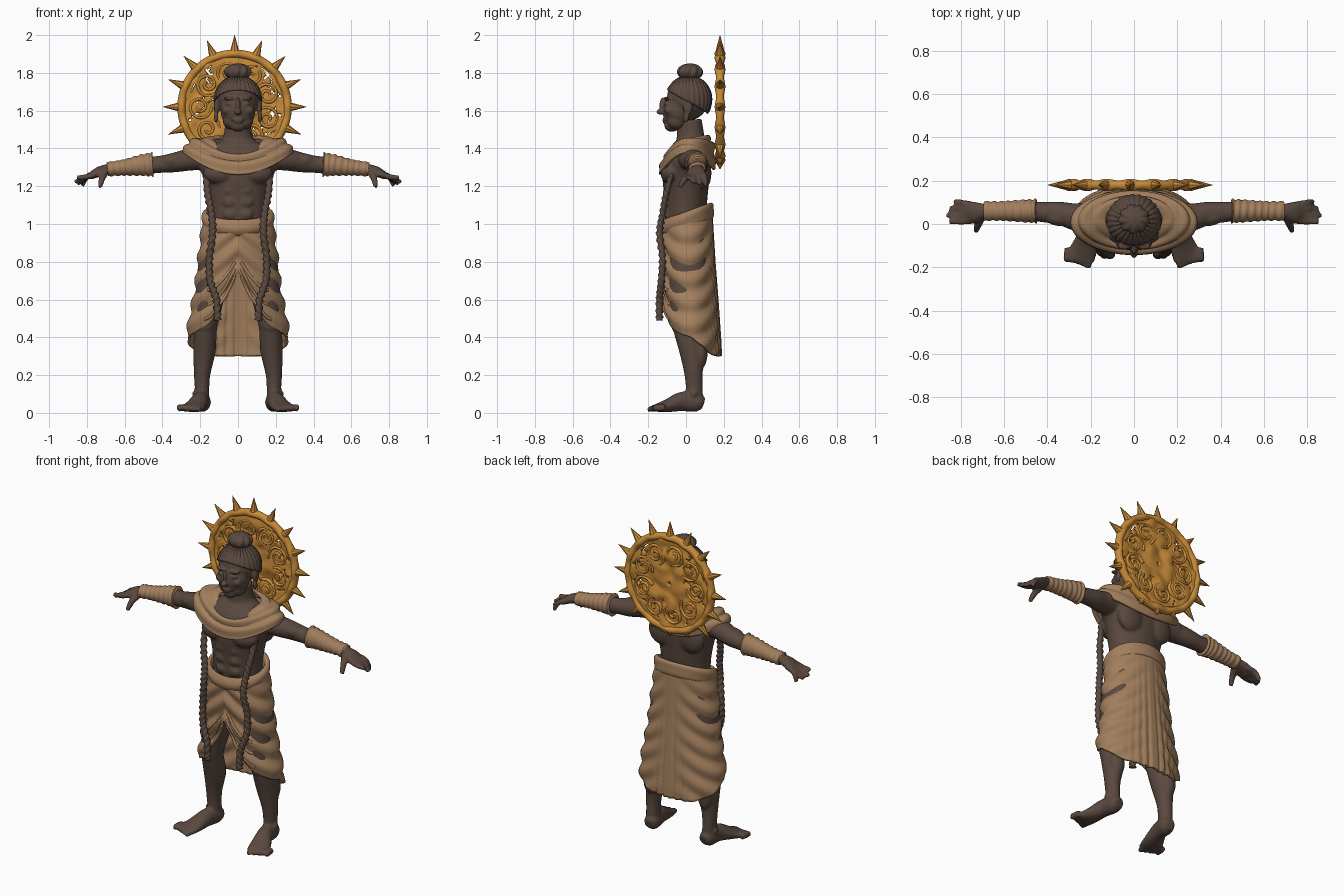
import bpy, bmesh
from math import sin, cos, pi, tau, radians, exp
from mathutils import Vector, Matrix, noise

old = bpy.data.objects.get("Cube")
if old:
    bpy.data.objects.remove(old)


def material(name, rgb):
    m = bpy.data.materials.new(name)
    m.use_nodes = True
    m.diffuse_color = (*rgb, 1)
    bsdf = m.node_tree.nodes["Principled BSDF"]
    bsdf.inputs["Base Color"].default_value = (*rgb, 1)
    bsdf.inputs["Roughness"].default_value = 0.7
    return m


SKIN = material("dark brown skin", (0.10, 0.066, 0.05))
CLOTH = material("tan cloth", (0.36, 0.21, 0.11))
GOLD = material("amber gold", (0.58, 0.26, 0.04))


def finish(bm, name, mat, solid=0, voxel=0, sub=0):
    """Turn a bmesh into a smooth shaded object with its modifiers."""
    bmesh.ops.recalc_face_normals(bm, faces=bm.faces)
    for f in bm.faces:
        f.smooth = True
    me = bpy.data.meshes.new(name)
    bm.to_mesh(me)
    bm.free()
    me.materials.append(mat)
    ob = bpy.data.objects.new(name, me)
    bpy.context.collection.objects.link(ob)
    if solid:
        m = ob.modifiers.new("thickness", "SOLIDIFY")
        m.thickness, m.offset = solid, 0
    if voxel:
        m = ob.modifiers.new("merge", "REMESH")
        m.mode, m.voxel_size, m.use_smooth_shade = "VOXEL", voxel, True
        m = ob.modifiers.new("soften", "SMOOTH")
        m.factor, m.iterations = 0.5, 4
    if sub:
        ob.modifiers.new("round", "SUBSURF").levels = sub
    return ob


def grid(bm, f, nu, nv, loop=False, cap=False, keep=None):
    """Surface f(u, v): closed around u, open or looped along v."""
    rows = [[bm.verts.new(f(i / nu, j / nv)) for i in range(nu)]
            for j in range(nv if loop else nv + 1)]
    for j in range(nv):
        a, b = rows[j], rows[(j + 1) % len(rows)]
        for i in range(nu):
            k = (i + 1) % nu
            quad = (a[i], a[k], b[k], b[i])
            if keep is None or keep(sum((q.co for q in quad), Vector()) / 4):
                bm.faces.new(quad)
    if cap:
        bm.faces.new(rows[0])
        bm.faces.new(rows[-1])


def sample(pts, v):
    """Smooth interpolation through a list of equal length tuples."""
    n = len(pts) - 1
    s = min(max(v, 0), 1) * n
    i = min(int(s), n - 1)
    t = s - i
    quad = [pts[min(max(i + k, 0), n)] for k in (-1, 0, 1, 2)]
    return [b + t * (c - a) / 2 + t * t * (2 * a - 5 * b + 4 * c - d) / 2
            + t ** 3 * (3 * b - a - 3 * c + d) / 2 for a, b, c, d in zip(*quad)]


def tube(bm, secs, ref, side=1, nu=20, nv=30, ripple=None):
    """Loft through (x, y, z, radius along ref, other radius)."""
    ref = Vector(ref)

    def f(u, v):
        x, y, z, ra, rb = sample(secs, v)
        d = Vector(sample(secs, v + .01)[:3]) - Vector(sample(secs, v - .01)[:3])
        d.normalize()
        a = (ref - d * ref.dot(d)).normalized()
        k = 1 + (ripple(u, v) if ripple else 0)
        p = Vector((x, y, z)) + k * (a * ra * cos(tau * u) + d.cross(a) * rb * sin(tau * u))
        p.x *= side
        return p
    grid(bm, f, nu, nv, cap=True)


def blob(bm, x, y, z, rx, ry, rz):
    for s in ((1, -1) if x else (1,)):
        bmesh.ops.create_uvsphere(bm, u_segments=20, v_segments=12, radius=1,
                                  matrix=Matrix.Translation((s * x, y, z)) @ Matrix.Diagonal((rx, ry, rz, 1)))


X, Y, Z = (1, 0, 0), (0, 1, 0), (0, 0, 1)

# Torso, arms, hands, legs and feet, merged into one skin
bm = bmesh.new()
tube(bm, [(0, .01, .92, .16, .11), (0, 0, 1.05, .15, .108), (0, 0, 1.15, .16, .115),
          (0, 0, 1.25, .185, .125), (0, .005, 1.33, .22, .12), (0, .02, 1.4, .18, .095),
          (0, .025, 1.45, .085, .075), (0, .015, 1.55, .068, .068)], X, nu=32)
for row in range(3):
    blob(bm, .04, -.095, 1.05 + .065 * row, .04, .024, .032)
blob(bm, .095, -.08, 1.27, .09, .055, .06)      # chest
blob(bm, .1, .09, 1.27, .085, .045, .09)        # shoulder blades
blob(bm, .25, .03, 1.345, .07, .068, .055)      # shoulders
blob(bm, .34, .03, 1.335, .07, .04, .04)        # biceps
blob(bm, .17, -.05, .47, .042, .03, .045)       # knees
blob(bm, .185, .075, .32, .045, .04, .09)       # calves
blob(bm, .225, .04, .1, .018, .02, .02)         # ankles
for s in (1, -1):
    tube(bm, [(.15, .02, 1.35, .06, .07), (.26, .03, 1.34, .058, .064), (.34, .05, 1.325, .052, .053),
              (.42, .055, 1.315, .045, .047), (.5, .06, 1.31, .048, .043), (.62, .06, 1.295, .034, .036),
              (.69, .06, 1.29, .028, .034), (.74, .055, 1.275, .026, .05), (.785, .05, 1.25, .018, .045)], Z, s)
    for i, tip in enumerate([(.855, .01, 1.245), (.865, .04, 1.22), (.85, .072, 1.21), (.825, .105, 1.2)]):
        y = .015 + .025 * i
        tube(bm, [(.75, y, 1.265, .016, .016), (.8, (y + tip[1]) / 2, 1.25, .016, .016), (*tip, .012, .012)], Z, s, 10, 8)
    tube(bm, [(.7, .04, 1.28, .022, .022), (.72, -.005, 1.24, .018, .018), (.73, -.033, 1.195, .013, .013)], Z, s, 10, 8)
    tube(bm, [(.1, .01, .95, .08, .1), (.13, .01, .75, .085, .1), (.155, 0, .57, .072, .085),
              (.17, -.005, .46, .06, .066), (.178, .03, .33, .06, .066), (.19, .04, .2, .043, .048),
              (.19, .045, .1, .038, .044), (.19, .045, .04, .042, .046)], X, s)
    tube(bm, [(.185, .092, .045, .03, .03), (.188, .06, .055, .05, .045), (.2, -.02, .06, .052, .045),
              (.225, -.1, .037, .034, .06), (.245, -.15, .026, .022, .068)], Z, s)
    for i in range(5):
        blob_x = .2 + .026 * i
        tube(bm, [(blob_x, -.11, .028, .02, .017), (blob_x + .006, -.16, .026, .02, .017),
                  (blob_x + .012, -.205 + .012 * i, .016, .012, .012)], Z, s, 10, 8)
finish(bm, "body", SKIN, voxel=.008)

# Head with face features and ears
bm = bmesh.new()
blob(bm, 0, .01, 1.665, .112, .112, .118)       # skull
blob(bm, 0, -.04, 1.6, .093, .083, .1)          # face
blob(bm, 0, -.075, 1.52, .042, .04, .032)       # chin
blob(bm, .035, -.05, 1.545, .045, .05, .045)    # jaw
blob(bm, 0, -.122, 1.628, .012, .02, .045)      # nose bridge
blob(bm, 0, -.135, 1.593, .019, .022, .015)     # nose tip
blob(bm, 0, -.112, 1.553, .03, .014, .007)      # upper lip
blob(bm, 0, -.11, 1.54, .024, .014, .008)       # lower lip
blob(bm, .045, -.1, 1.665, .035, .02, .008)     # brows
blob(bm, .043, -.097, 1.636, .022, .02, .012)   # eyes
blob(bm, .055, -.085, 1.6, .03, .03, .025)      # cheeks
blob(bm, .114, .01, 1.62, .014, .026, .045)     # ears
blob(bm, .116, .0, 1.565, .012, .016, .03)      # ear lobes
finish(bm, "head", SKIN, voxel=.006)


# Combed hair and top bun
def hair(u, v):
    a = tau * u
    th = max(v, .01) * radians(97 - 30 * cos(a))
    k = 1 + .022 * sin(26 * a) * min(1, 3 * v) + .02 * exp(-((v - .93) / .05) ** 2)
    return Vector((.121 * k * sin(th) * sin(a), .015 - .118 * k * sin(th) * cos(a), 1.66 + .122 * k * cos(th)))


def bun(u, v):
    a, th = tau * u, .05 + v * (pi - .1)
    k = sin(th) * (1 + .06 * sin(9 * a + 5 * v))
    return Vector((.07 * k * sin(a), .022 - .066 * k * cos(a), 1.805 + .045 * cos(th)))


for name, f in (("hair", hair), ("hair_bun", bun)):
    bm = bmesh.new()
    grid(bm, f, 128, 20, cap=name == "hair_bun")
    finish(bm, name, SKIN, solid=.008 if name == "hair" else 0)


# Draped shawl over the shoulders
def shawl(u, v):
    a = tau * u
    c, s = cos(a), sin(a)
    out = sin(v * pi / 2)
    fold = .007 * sin(v * 17 + 1.2 * c) * sin(pi * v)
    z_in = 1.44 - .08 * max(c, 0) ** 2 + .02 * max(-c, 0)
    z_out = 1.375 - (.115 if c > 0 else .09) * c * c
    return Vector((s * (.13 + .155 * out + fold), .005 + .015 * (1 - v) - c * (.085 + .056 * out + fold),
                   z_in + (z_out - z_in) * v ** 1.5 + .02 * sin(pi * v) + fold))


bm = bmesh.new()
grid(bm, shawl, 72, 24)
finish(bm, "shawl", CLOTH, solid=.018, sub=1)

# Wrapped skirt: outline rows are (half width, half depth, centre y), top to bottom
OUTLINE = [(.172, .128, .005), (.192, .132, .008), (.208, .136, .012),
           (.226, .14, .018), (.255, .143, .024), (.268, .148, .027)]
HEM = [(.75,), (.6,), (.48,), (.44,), (.415,), (.4,), (.365,), (.33,), (.305,), (.3,), (.3,)]


def skirt(u, v):
    a = tau * u
    phi = a if a < pi else tau - a
    top = 1.035 - .045 * cos(phi)
    z = top + (sample(HEM, phi / pi)[0] - top) * v
    rx, ry, cy = sample(OUTLINE, (1.08 - z) / .74)
    back = exp(-((pi - phi) / .5) ** 2)
    fold = .008 * sin(52 * (z + .17 * sin(phi))) * (1 - back) * min(1, 5 * v)
    fold += .008 * back * v * sin(34 * (pi - phi))
    return Vector(((rx + fold) * sin(a), cy - (ry + fold) * cos(a), z))


bm = bmesh.new()
grid(bm, skirt, 144, 56)
finish(bm, "skirt", CLOTH, solid=.014)


# Rolled waist wrap
def belt(u, v):
    a, b = tau * v, tau * u
    k = .018 * cos(b) + .003 * sin(3 * b + 2 * cos(a))
    return Vector(((.174 + k) * sin(a), .004 - (.128 + k) * cos(a),
                   1.025 - .045 * cos(a) + .043 * sin(b)))


bm = bmesh.new()
grid(bm, belt, 20, 72, loop=True)
finish(bm, "waist_wrap", CLOTH)

# Mirrored edge rolls of the skirt opening, hanging cords and forearm wraps
for s, side in ((1, "left"), (-1, "right")):
    bm = bmesh.new()
    for drop in (0, .14, .28):
        path = []
        for k in range(7):
            p = skirt(.012 + .018 * k, 1 - drop - .012 * k)
            path.append((p.x, p.y - .002, p.z, .012, .009))
        tube(bm, path, Y, s, 10, 24)
    finish(bm, side + "_skirt_folds", CLOTH)

    bm = bmesh.new()
    tube(bm, [(.17, -.075, 1.27, .014, .016), (.16, -.105, 1.16, .016, .018), (.14, -.125, 1.05, .016, .018),
              (.135, -.14, .95, .017, .018), (.152, -.125, .82, .017, .018), (.148, -.13, .7, .018, .018),
              (.115, -.14, .6, .018, .018), (.108, -.14, .49, .018, .018)], Y, s, 12, 120,
         ripple=lambda u, v: .22 * sin(tau * (2 * u + 24 * v)))
    finish(bm, side + "_hanging_cord", SKIN)

    bm = bmesh.new()
    tube(bm, [(.45, .06, 1.315, .062, .054), (.5, .06, 1.312, .057, .052), (.57, .06, 1.303, .047, .047),
              (.63, .06, 1.296, .04, .044), (.692, .06, 1.29, .038, .045)], Z, s, 28, 72,
         ripple=lambda u, v: .05 * sin(tau * (8 * v + .15 * sin(tau * u))) + .06 * exp(-(v / .05) ** 2))
    finish(bm, side + "_forearm_wrap", CLOTH)

# Halo: rim, spikes, pierced panel and scrolls
CENTRE = Vector((-.018, .18, 1.62))


def polar(r, a, y=0):
    return CENTRE + Vector((r * cos(a), y, r * sin(a)))


bm = bmesh.new()
grid(bm, lambda u, v: polar(.281 + .022 * cos(tau * u), tau * v,
                            (.025 + .004 * cos(tau * 16 * v)) * sin(tau * u)), 14, 128, loop=True)
finish(bm, "halo_rim", GOLD)

bm = bmesh.new()
for i in range(16):
    a = pi / 2 + tau * i / 16
    length = .09 if sin(a) > -.8 else .04
    turn = Matrix.Rotation(-a, 4, "Y") @ Matrix.Rotation(pi / 2, 4, "Y")
    bmesh.ops.create_cone(bm, cap_ends=True, segments=8, radius1=.025, radius2=.001, depth=length,
                          matrix=Matrix.Translation(polar(.29 + length / 2, a)) @ turn)
spikes = finish(bm, "halo_spikes", GOLD)
for p in spikes.data.polygons:
    p.use_smooth = False


def pierced(p):
    r = (p - CENTRE).length
    return r < .07 or r > .255 or abs(noise.noise(p * 13)) > .045 or noise.noise(p * 7) < -.02


bm = bmesh.new()
grid(bm, lambda u, v: polar(.01 + .262 * v, tau * u,
                            .014 * noise.noise(polar(.27 * v, tau * u) * 16)), 120, 40, cap=False, keep=pierced)
finish(bm, "halo_panel", GOLD, solid=.024)

bm = bmesh.new()
for i in range(9):
    hub = polar(.185, tau * (i + .5) / 9) - CENTRE
    path = []
    for k in range(14):
        p = polar(.012 + .0042 * k, .75 * k + tau * i / 9) + hub
        path.append((p.x, p.y, p.z, .021, .009))
    tube(bm, path, Y, 1, 10, 56)
finish(bm, "halo_scrolls", GOLD)
